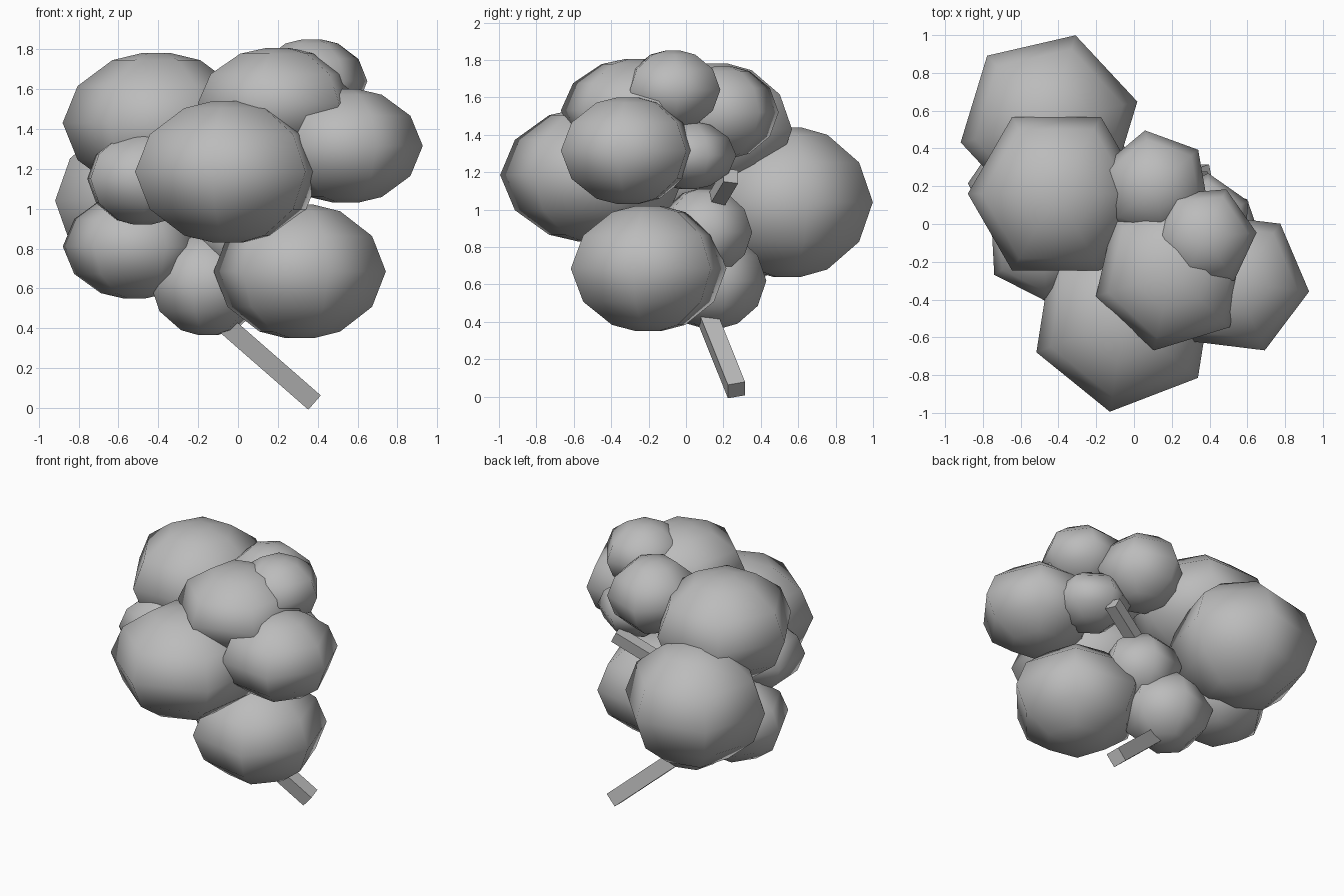
import bpy, bmesh, math
from mathutils import Vector, Matrix

cube = bpy.data.objects.get("Cube")
if cube:
    bpy.data.objects.remove(cube, do_unlink=True)


def material(name, rgb):
    mat = bpy.data.materials.new(name)
    mat.use_nodes = True
    mat.diffuse_color = (*rgb, 1)
    mat.node_tree.nodes["Principled BSDF"].inputs["Base Color"].default_value = (*rgb, 1)
    return mat


grey = material("plain grey", (0.5, 0.5, 0.5))
SIDES = 6
PROFILE = [(0.16, 1), (0.47, 0.9), (0.84, 0.53), (1, 0)]
RINGS = PROFILE + [(r, -z) for r, z in reversed(PROFILE[:-1])]


def add_object(name, bm, smooth):
    bmesh.ops.recalc_face_normals(bm, faces=bm.faces[:])
    for face in bm.faces:
        face.smooth = smooth
    mesh = bpy.data.meshes.new(name)
    bm.to_mesh(mesh)
    bm.free()
    mesh.materials.append(grey)
    obj = bpy.data.objects.new(name, mesh)
    bpy.context.collection.objects.link(obj)


def leaf_clump(name, centre, radius, height, turn):
    """Flattened six-sided ball of foliage."""
    bm = bmesh.new()
    rings = []
    for r, z in RINGS:
        ring = []
        for i in range(SIDES):
            a = math.radians(turn) + i * math.tau / SIDES
            offset = Vector((radius * r * math.cos(a), radius * r * math.sin(a), height * z))
            ring.append(bm.verts.new(Vector(centre) + offset))
        rings.append(ring)
    for upper, lower in zip(rings, rings[1:]):
        for i in range(SIDES):
            j = (i + 1) % SIDES
            bm.faces.new((upper[i], lower[i], lower[j], upper[j]))
    bm.faces.new(rings[0])
    bm.faces.new(rings[-1])
    add_object(name, bm, True)


def stick(name, start, end, width):
    """Square bar between two points."""
    start, end = Vector(start), Vector(end)
    along = (end - start).normalized()
    side = Vector((0, 1, 0)).cross(along).normalized()
    up = along.cross(side)
    turn = Matrix((side, up, along)).transposed().to_4x4()
    place = Matrix.Translation((start + end) / 2) @ turn
    size = Matrix.Diagonal((width, width, (end - start).length, 1))
    bm = bmesh.new()
    bmesh.ops.create_cube(bm, size=1, matrix=place @ size)
    add_object(name, bm, False)


# Foliage: name, centre, radius, half height, turn in degrees
CLUMPS = [
    ("back_left_clump", (-0.45, 0.54, 1.04), 0.48, 0.40, 13),
    ("upper_left_clump", (-0.41, 0.16, 1.43), 0.47, 0.35, 0),
    ("front_clump", (-0.05, -0.50, 1.185), 0.50, 0.355, 21),
    ("right_clump", (0.54, -0.31, 1.315), 0.39, 0.285, -7),
    ("lower_right_clump", (0.31, -0.20, 0.685), 0.44, 0.335, -11),
    ("top_front_clump", (0.20, -0.26, 1.53), 0.42, 0.275, 17),
    ("top_right_clump", (0.37, -0.07, 1.64), 0.28, 0.21, 5),
    ("top_back_clump", (0.11, 0.20, 1.52), 0.30, 0.245, 40),
    ("small_right_clump", (0.37, 0.01, 1.29), 0.26, 0.18, 25),
    ("left_front_clump", (-0.48, -0.10, 1.15), 0.31, 0.23, 33),
    ("lower_left_clump", (-0.52, 0.19, 0.81), 0.36, 0.26, 56),
    ("lower_back_clump", (-0.15, 0.14, 0.62), 0.30, 0.255, 15),
    ("inner_clump", (0.03, 0.10, 0.88), 0.27, 0.23, 10),
]
for clump in CLUMPS:
    leaf_clump(*clump)

# Leaning trunk and a short hidden branch
stick("trunk", (0.375, 0.27, 0.035), (-0.18, 0.075, 0.52), 0.095)
stick("branch", (0.0, 0.12, 0.98), (0.38, 0.24, 1.18), 0.08)
